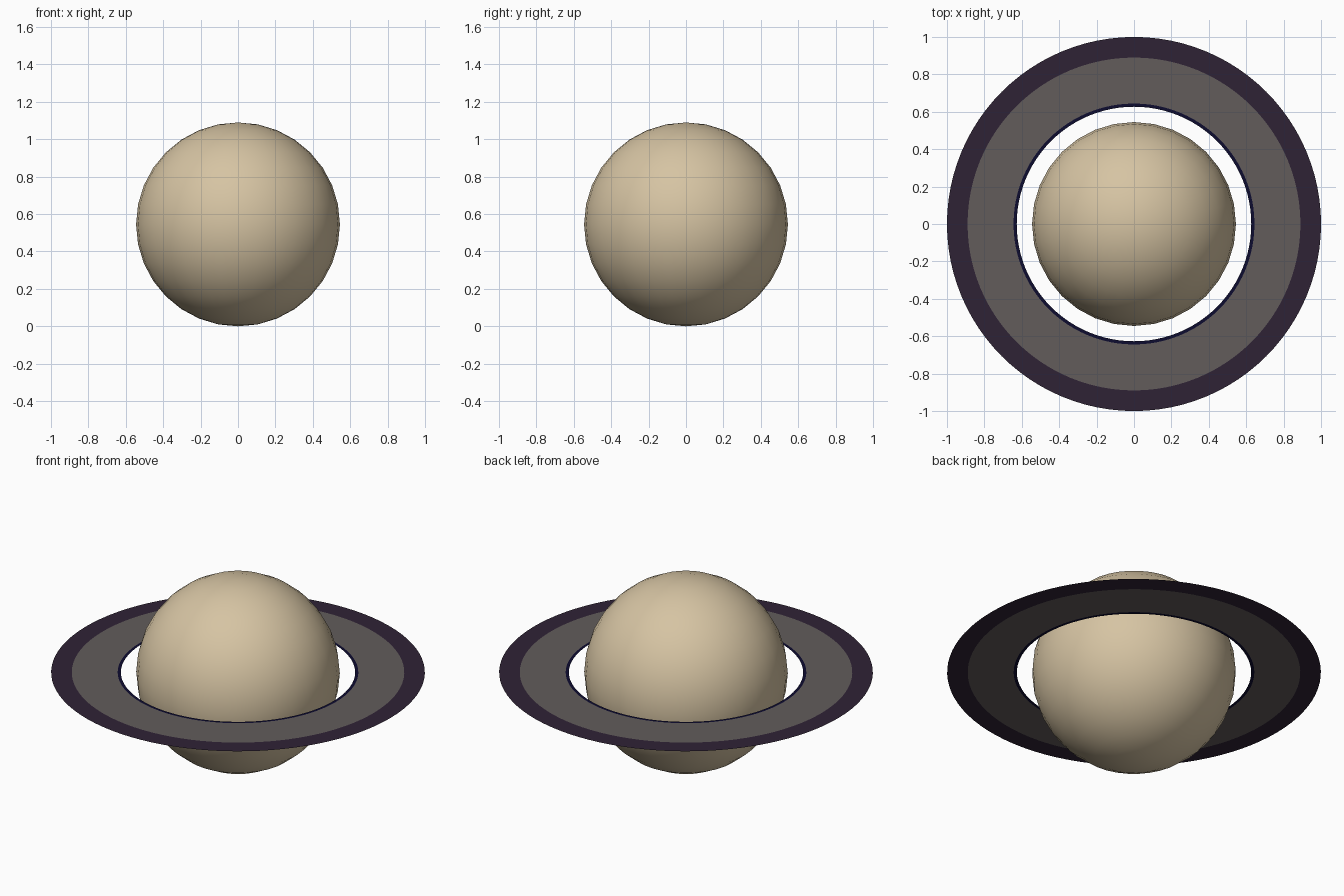
import bpy
import bmesh
from math import cos, sin, tau

cube = bpy.data.objects.get("Cube")
if cube:
    bpy.data.objects.remove(cube, do_unlink=True)


def material(name, rgb):
    mat = bpy.data.materials.new(name)
    mat.use_nodes = True
    mat.diffuse_color = (*rgb, 1)
    mat.node_tree.nodes["Principled BSDF"].inputs["Base Color"].default_value = (*rgb, 1)
    return mat


sand = material("pale sand", (0.67, 0.55, 0.365))
navy = material("dark navy", (0.004, 0.0035, 0.03))
grey = material("warm grey", (0.122, 0.107, 0.105))
plum = material("dark plum", (0.028, 0.016, 0.036))

RADIUS = 0.545
SIDES = 96

# Planet: smooth globe resting on the floor
bpy.ops.mesh.primitive_uv_sphere_add(segments=32, ring_count=16, radius=RADIUS,
                                     location=(0, 0, RADIUS))
planet = bpy.context.object
planet.name = planet.data.name = "planet"
planet.data.materials.append(sand)
bpy.ops.object.shade_smooth()

# Ring: one thin flat sheet around the equator, in concentric colour bands
edges = [0.627, 0.644, 0.89, 1.0]
bm = bmesh.new()
loops = [[bm.verts.new((r * cos(tau * i / SIDES), r * sin(tau * i / SIDES), 0))
          for i in range(SIDES)] for r in edges]
for band, (inner, outer) in enumerate(zip(loops, loops[1:])):
    for i in range(SIDES):
        j = (i + 1) % SIDES
        face = bm.faces.new((inner[i], outer[i], outer[j], inner[j]))
        face.material_index = band
mesh = bpy.data.meshes.new("planet_ring")
bm.to_mesh(mesh)
bm.free()
for mat in (navy, grey, plum):
    mesh.materials.append(mat)
ring = bpy.data.objects.new("planet_ring", mesh)
ring.location.z = RADIUS
bpy.context.collection.objects.link(ring)
